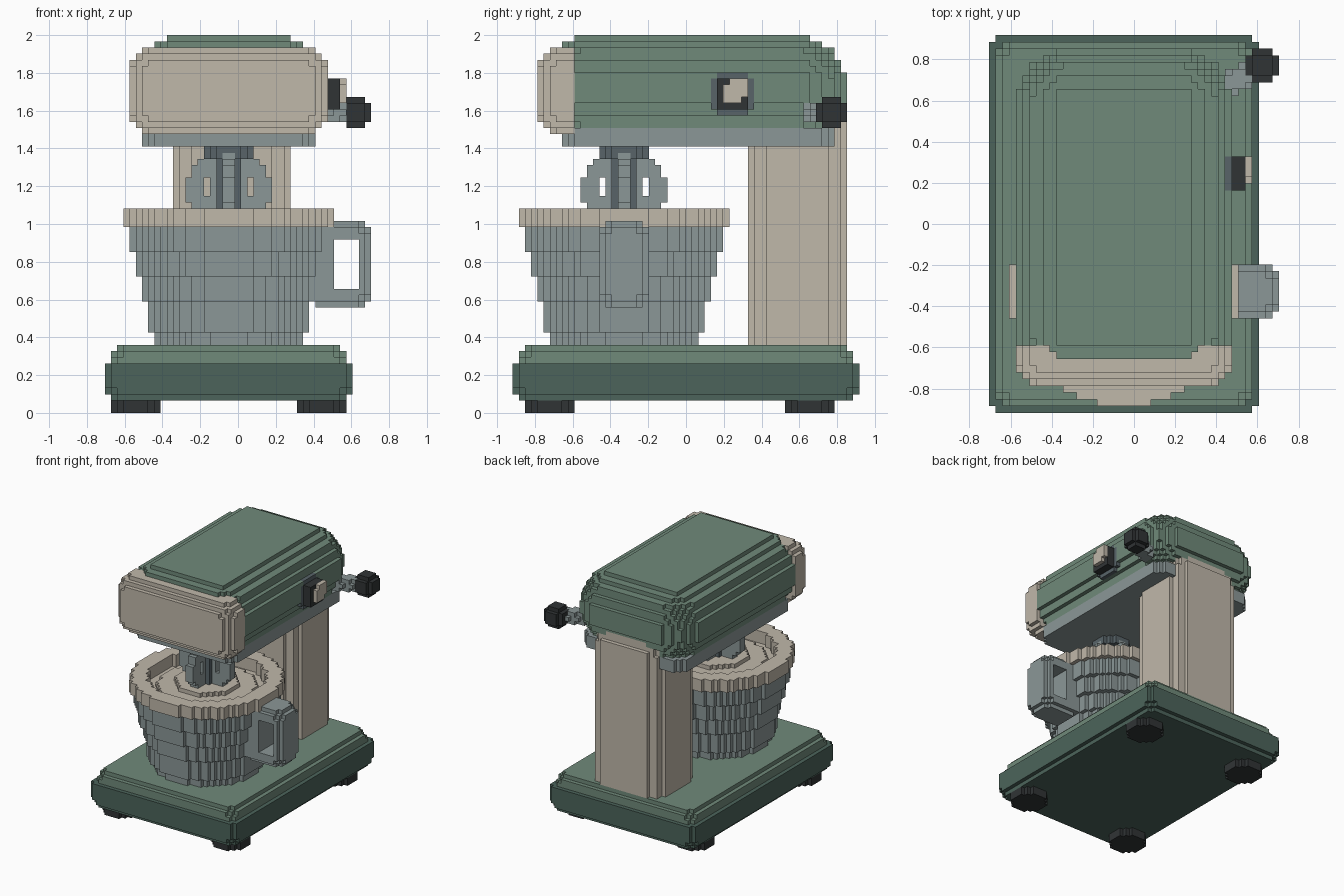
import bpy
import bmesh
import math
from mathutils import Vector

cube = bpy.data.objects.get("Cube")
if cube:
    bpy.data.objects.remove(cube, do_unlink=True)

V = 2 / 61                      # edge of one block
ORIGIN = Vector((21.5, 28, 0))  # grid point that lands on the world origin
grid = {}                       # block (i, j, k) -> part name
part_material = {}


def material(name, rgb):
    lin = [((c / 255 + 0.055) / 1.055) ** 2.4 for c in rgb] + [1.0]
    m = bpy.data.materials.new(name)
    m.use_nodes = True
    m.diffuse_color = lin
    bsdf = m.node_tree.nodes["Principled BSDF"]
    bsdf.inputs["Base Color"].default_value = lin
    bsdf.inputs["Roughness"].default_value = 0.8
    return m


GREEN = material("sage green", (112, 138, 122))
DARK = material("dark green", (76, 100, 91))
CREAM = material("cream", (192, 184, 170))
STEEL = material("steel grey", (139, 151, 151))
SLATE = material("slate grey", (88, 100, 105))
BLACK = material("charcoal", (48, 52, 53))


def fill(name, mat, lo, hi, inside=lambda p: True, over=True):
    """Fill the blocks between lo and hi whose centre passes the test."""
    part_material[name] = mat
    for i in range(lo[0], hi[0]):
        for j in range(lo[1], hi[1]):
            for k in range(lo[2], hi[2]):
                if (over or (i, j, k) not in grid) and inside(Vector((i + .5, j + .5, k + .5))):
                    grid[i, j, k] = name


def rounded(lo, hi, r):
    """Test for a box with rounded edges."""
    mid = (Vector(lo) + Vector(hi)) / 2
    half = (Vector(hi) - Vector(lo)) / 2

    def inside(p):
        e = [max(0, abs(p[a] - mid[a]) - half[a] + r) for a in range(3)]
        return math.hypot(*e) <= r
    return inside


def disc(cx, cy, r, hole=0):
    return lambda p: hole < math.hypot(p.x - cx, p.y - cy) <= r


# Base: dark slab, lighter stepped top, four feet
fill("base", DARK, (0, 0, 2), (40, 56, 8), rounded((0, 0, 2), (40, 56, 14), 3))
fill("base_top", GREEN, (1, 1, 8), (39, 55, 11), rounded((1, 1, 3), (39, 55, 11), 3))
for fx, side in ((1, "right"), (31, "left")):
    for fy, end in ((2, "front"), (44, "back")):
        fill(f"foot_{end}_{side}", BLACK, (fx, fy, 0), (fx + 8, fy + 8, 2),
             rounded((fx, fy, -6), (fx + 8, fy + 8, 8), 4))

# Head: underplate, rounded housing, front panel
fill("head_underplate", STEEL, (6, 8, 43), (34, 52, 46),
     rounded((6, 8, 38), (34, 52, 51), 4))
fill("head", GREEN, (4, 4, 44), (36, 54, 61), rounded((4, 4, 44), (36, 54, 61), 8.4))
fill("front_panel", CREAM, (4, 4, 45), (36, 10, 59), rounded((4, 4, 45), (36, 18, 59), 4))

# Column rising from the base into the head
fill("column", CREAM, (11, 38, 11), (30, 54, 50), rounded((11, 38, 0), (30, 54, 50), 5))

# Bowl: tapered body, rim, shallow stepped filling
for k0, k1, r in ((11, 13, 12), (13, 18, 13), (18, 22, 14), (22, 26, 15), (26, 30, 16)):
    fill("bowl", STEEL, (3, 1, k0), (37, 35, k1), disc(20, 18, r))
fill("bowl_rim", CREAM, (3, 1, 30), (37, 35, 33), disc(20, 18, 17, 13.5))
for k, r in ((29, 13.5), (30, 11), (31, 7)):
    fill("bowl_filling", CREAM, (3, 1, k), (37, 35, k + 1), disc(20, 18, r))

# Bowl handle: block with a window through it
handle_shape = rounded((28, 14, 17), (43, 22, 31), 3)
fill("bowl_handle", STEEL, (34, 14, 17), (43, 22, 31),
     lambda p: handle_shape(p) and not (37 < p.x < 41 and 20 < p.z < 28), over=False)

# Beater: hub, shaft and two crossing loops (outer and inner half widths per layer)
fill("beater_hub", SLATE, (16, 14, 41), (24, 22, 43), disc(20, 18, 4.3))
fill("beater_shaft", SLATE, (18, 16, 32), (22, 20, 41))
loop = {32: (5, 0), 33: (6, 0), 34: (7, 0), 35: (7, 4), 36: (7, 4), 37: (7, 4),
        38: (6, 3), 39: (6, 3), 40: (5, 3), 41: (4, 0)}
for k, (outer, inner) in loop.items():
    def on_loop(p, inner=inner):
        d = max(abs(p.x - 20), abs(p.y - 18))
        return d > inner or d < 3 and min(abs(p.x - 20), abs(p.y - 18)) < 1
    fill("beater_loops", STEEL, (20 - outer, 17, k), (20 + outer, 19, k + 1), on_loop)
    fill("beater_loops", STEEL, (19, 18 - outer, k), (21, 18 + outer, k + 1), on_loop)

# Speed switch on the left side: frame, plate, dial
fill("switch_frame", SLATE, (35, 32, 48), (37, 39, 55),
     rounded((30, 32, 48), (37, 39, 55), 2))
fill("switch_plate", BLACK, (36, 33, 49), (38, 38, 54))
fill("switch_dial", CREAM, (38, 34, 50), (39, 38, 54),
     lambda p: abs((p.y - 36) - (p.z - 52)) < 2.5)

# Locking lever: slanted arm with a ball knob
arm_a, arm_b = Vector((34, 48, 48.5)), Vector((40, 51, 48.5))


def on_arm(p):
    d = arm_b - arm_a
    t = min(1, max(0, (p - arm_a).dot(d) / d.length_squared))
    return (p - arm_a - d * t).length <= 1.75


fill("lever_arm", STEEL, (34, 45, 46), (41, 53, 51), on_arm, over=False)
fill("lever_knob", BLACK, (38, 49, 46), (43, 54, 51),
     lambda p: (p - Vector((40.5, 51.5, 48.5))).length <= 2.6)


def skin(cells):
    """Visible block faces of one part, merged into rectangles."""
    bm = bmesh.new()
    for a in range(3):
        b, c = (a + 1) % 3, (a + 2) % 3
        for s in (-1, 1):
            layers = {}
            for cell in cells:
                n = list(cell)
                n[a] += s
                if tuple(n) not in grid:
                    layers.setdefault(cell[a] + (s > 0), set()).add((cell[b], cell[c]))
            for level, todo in layers.items():
                while todo:
                    u, v = min(todo)
                    u1, v1 = u + 1, v + 1
                    while (u, v1) in todo:
                        v1 += 1
                    while all((u1, w) in todo for w in range(v, v1)):
                        u1 += 1
                    todo -= {(x, w) for x in range(u, u1) for w in range(v, v1)}
                    ring = [(u, v), (u1, v), (u1, v1), (u, v1)][::s]
                    verts = []
                    for x, w in ring:
                        co = Vector((0, 0, 0))
                        co[a], co[b], co[c] = level, x, w
                        verts.append(bm.verts.new((co - ORIGIN) * V))
                    bm.faces.new(verts)
    bmesh.ops.remove_doubles(bm, verts=bm.verts, dist=V / 100)
    return bm


# Turn every part into its own object
for name, mat in part_material.items():
    cells = [c for c, owner in grid.items() if owner == name]
    bm = skin(cells)
    mesh = bpy.data.meshes.new(name)
    bm.to_mesh(mesh)
    bm.free()
    mesh.materials.append(mat)
    bpy.context.scene.collection.objects.link(bpy.data.objects.new(name, mesh))
